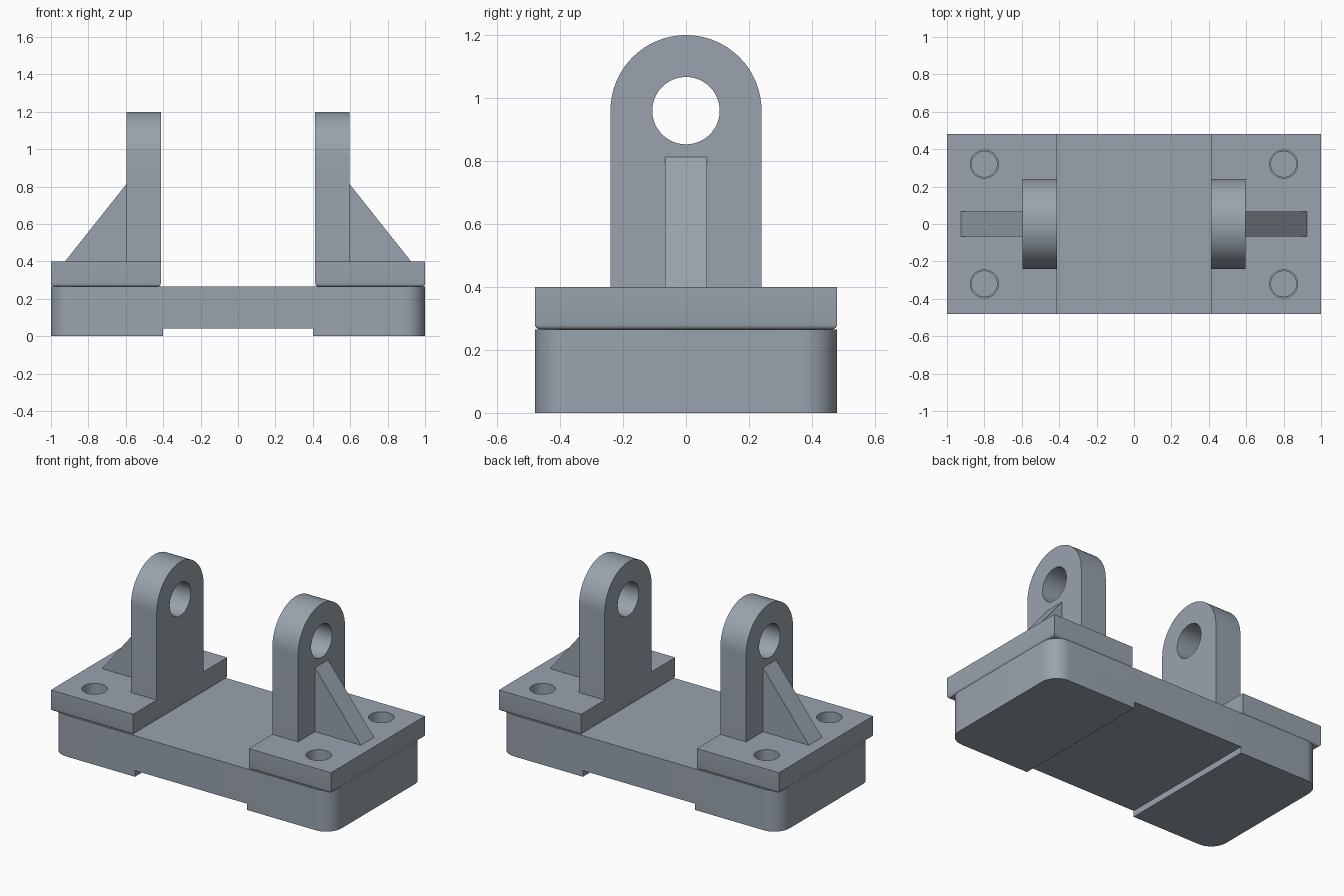
import bpy, bmesh, math
from mathutils import Matrix, Vector

if "Cube" in bpy.data.objects:
    bpy.data.objects.remove(bpy.data.objects["Cube"])

metal = bpy.data.materials.new("steel grey")
metal.diffuse_color = (0.32, 0.365, 0.42, 1)
metal.use_nodes = True
metal.node_tree.nodes["Principled BSDF"].inputs["Base Color"].default_value = metal.diffuse_color


def prism(name, points, direction):
    """Extrude a closed 3D outline along a direction into a solid."""
    bm = bmesh.new()
    face = bm.faces.new([bm.verts.new(p) for p in points])
    out = bmesh.ops.extrude_face_region(bm, geom=[face])
    verts = [g for g in out["geom"] if isinstance(g, bmesh.types.BMVert)]
    bmesh.ops.translate(bm, verts=verts, vec=Vector(direction))
    bmesh.ops.recalc_face_normals(bm, faces=bm.faces[:])
    return finish(name, bm)


def finish(name, bm):
    mesh = bpy.data.meshes.new(name)
    bm.to_mesh(mesh)
    bm.free()
    mesh.materials.append(metal)
    obj = bpy.data.objects.new(name, mesh)
    bpy.context.collection.objects.link(obj)
    return obj


def box(name, x0, x1, y0, y1, z0, z1):
    return prism(name, [(x0, y0, z0), (x1, y0, z0), (x1, y1, z0), (x0, y1, z0)],
                 (0, 0, z1 - z0))


def cylinder(radius, depth, centre, axis="Z"):
    bm = bmesh.new()
    bmesh.ops.create_cone(bm, cap_ends=True, segments=48, radius1=radius,
                          radius2=radius, depth=depth)
    if axis == "X":
        bm.transform(Matrix.Rotation(math.pi / 2, 4, "Y"))
    bm.transform(Matrix.Translation(centre))
    return finish("cutter", bm)


def cut(obj, cutter):
    mod = obj.modifiers.new("cut", "BOOLEAN")
    mod.operation = "DIFFERENCE"
    mod.solver = "EXACT"
    mod.object = cutter
    bpy.context.view_layer.objects.active = obj
    bpy.ops.object.modifier_apply(modifier=mod.name)
    bpy.data.objects.remove(cutter)


def smooth(obj):
    bpy.ops.object.select_all(action="DESELECT")
    obj.select_set(True)
    bpy.context.view_layer.objects.active = obj
    bpy.ops.object.shade_smooth_by_angle(angle=math.radians(30))


def arc(cx, cy, r, start, end, steps):
    for i in range(steps + 1):
        a = math.radians(start + (end - start) * i / steps)
        yield cx + r * math.cos(a), cy + r * math.sin(a)


HX, HY, R = 1.0, 0.48, 0.11
BASE_TOP, PLATE_TOP = 0.265, 0.4

# Base block with rounded corners and a shallow slot underneath
outline = []
for sx, sy, a in ((1, 1, 0), (-1, 1, 90), (-1, -1, 180), (1, -1, 270)):
    outline += [(x, y, 0) for x, y in
                arc(sx * (HX - R), sy * (HY - R), R, a, a + 90, 10)]
base = prism("base_block", outline, (0, 0, BASE_TOP))
cut(base, box("cutter", -0.4, 0.4, -1, 1, -0.1, 0.04))

for side, s in (("left", -1), ("right", 1)):
    # Mounting plate with rounded lower edges
    plate = box(side + "_plate", *sorted((s * 0.413, s * HX)), -HY, HY,
                BASE_TOP, PLATE_TOP)
    bm = bmesh.new()
    bm.from_mesh(plate.data)
    low = [e for e in bm.edges if all(v.co.z < BASE_TOP + 0.01 for v in e.verts)]
    bmesh.ops.bevel(bm, geom=low, offset=0.016, segments=4, profile=0.5,
                    affect="EDGES")
    bm.to_mesh(plate.data)
    bm.free()

    # Bolt holes, slightly narrower where they enter the base
    for y in (-0.32, 0.32):
        cut(plate, cylinder(0.075, 0.4, (s * 0.8, y, 0.33)))
        cut(base, cylinder(0.068, 0.1, (s * 0.8, y, BASE_TOP)))
    smooth(plate)

    # Upright lug with round top and pin hole
    x_in, x_out = s * 0.413, s * 0.597
    lug_outline = [(x_in, -0.24, PLATE_TOP), (x_in, 0.24, PLATE_TOP)]
    lug_outline += [(x_in, y, z) for y, z in arc(0, 0.96, 0.24, 0, 180, 32)]
    lug = prism(side + "_lug", lug_outline, (x_out - x_in, 0, 0))
    cut(lug, cylinder(0.107, 0.6, (s * 0.5, 0, 0.96), "X"))
    smooth(lug)

    # Triangular support rib
    prism(side + "_rib", [(x_out, -0.067, PLATE_TOP), (s * 0.925, -0.067, PLATE_TOP),
                          (x_out, -0.067, 0.813)], (0, 0.134, 0))

smooth(base)
